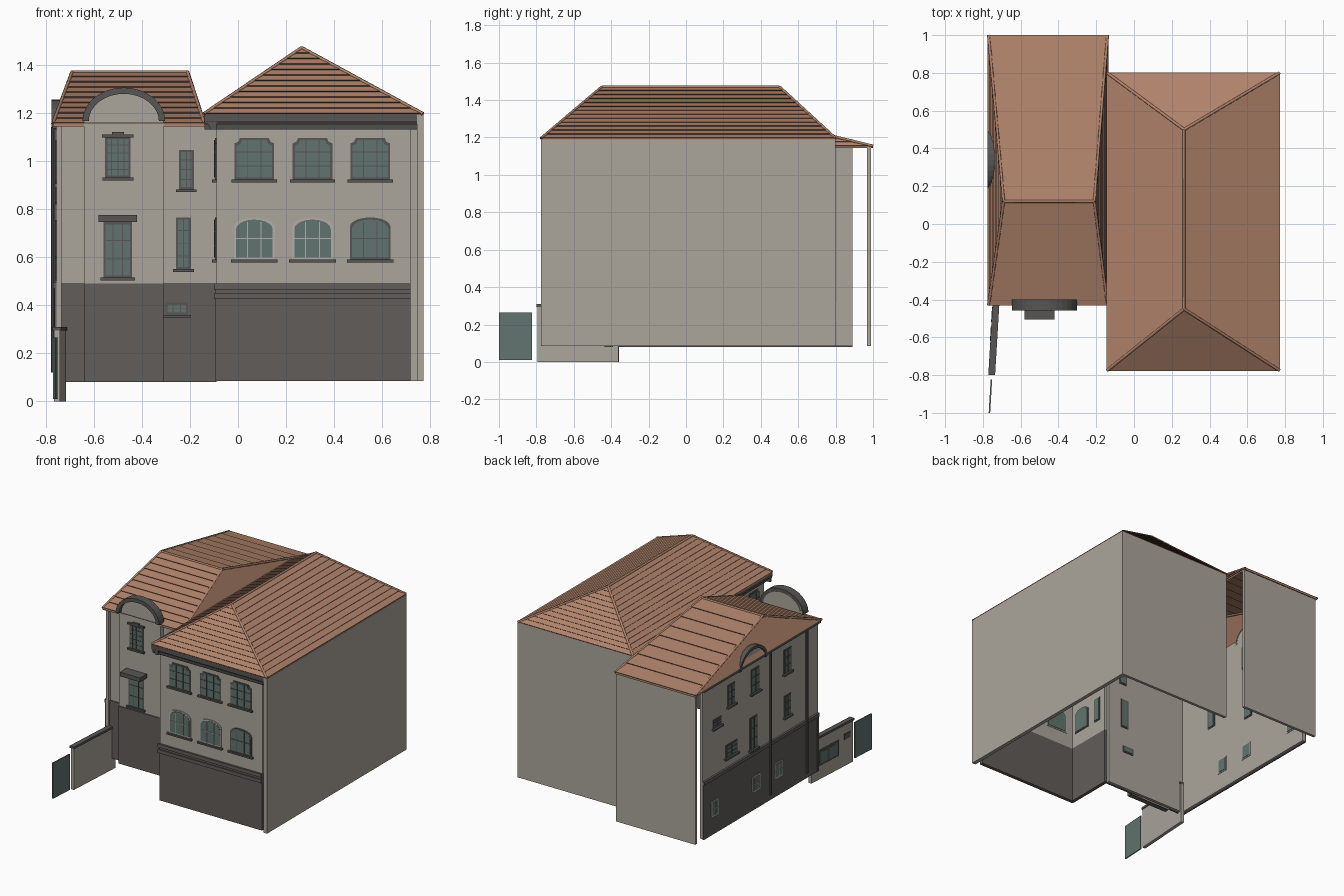
import bpy, bmesh, math
from mathutils import Vector as V

if "Cube" in bpy.data.objects:
    bpy.data.objects.remove(bpy.data.objects["Cube"])


def material(name, r, g, b):
    m = bpy.data.materials.new(name)
    m.use_nodes = True
    m.diffuse_color = (r, g, b, 1)
    m.node_tree.nodes["Principled BSDF"].inputs["Base Color"].default_value = (r, g, b, 1)
    return m


WALL, BASE, TRIM, GLASS, TILE, GAP, PALE = range(7)
MATS = [material("plaster", .41, .375, .33), material("dark_plinth", .12, .11, .102),
        material("dark_trim", .095, .092, .088), material("green_glass", .12, .175, .158),
        material("roof_tile", .43, .225, .145), material("tile_edge", .12, .065, .045),
        material("pale_frame", .45, .43, .39)]
UP = V((0, 0, 1))


class Plane:
    """Upright working plane: u runs along the wall, d points outwards."""
    def __init__(self, origin, u, n):
        self.o, self.u, self.n = V(origin), V(u), V(n)

    def at(self, u, z, d):
        return self.o + self.u * u + UP * z + self.n * d


class Part:
    def __init__(self, name):
        self.name, self.bm = name, bmesh.new()

    def prism(self, plane, pts, d0, d1, mat):
        a = [self.bm.verts.new(plane.at(u, z, d0)) for u, z in pts]
        b = [self.bm.verts.new(plane.at(u, z, d1)) for u, z in pts]
        faces = [self.bm.faces.new(a), self.bm.faces.new(b[::-1])]
        for i in range(len(a)):
            j = (i + 1) % len(a)
            faces.append(self.bm.faces.new((a[i], b[i], b[j], a[j])))
        for f in faces:
            f.material_index = mat
        bmesh.ops.recalc_face_normals(self.bm, faces=faces)

    def rect(self, plane, u0, u1, z0, z1, d0, d1, mat):
        self.prism(plane, [(u0, z0), (u1, z0), (u1, z1), (u0, z1)], d0, d1, mat)

    def quad(self, pts, mat):
        self.bm.faces.new([self.bm.verts.new(p) for p in pts]).material_index = mat

    def done(self):
        me = bpy.data.meshes.new(self.name)
        self.bm.to_mesh(me)
        self.bm.free()
        for m in MATS:
            me.materials.append(m)
        ob = bpy.data.objects.new(self.name, me)
        bpy.context.collection.objects.link(ob)
        return ob


def slab(name, plane, u0, u1, z0, z1, d0, d1, mat):
    p = Part(name)
    p.rect(plane, u0, u1, z0, z1, d0, d1, mat)
    p.done()


def arc(cx, z, rx, rz, n=16):
    return [(cx + rx * math.cos(math.pi * i / n), z + rz * math.sin(math.pi * i / n))
            for i in range(n + 1)]


def outline(u, w, z0, z1, style):
    h = w / 2
    if style == "arch":
        return [(u - h, z0), (u + h, z0)] + arc(u, z1 - .04, h, .04, 10)
    if style == "notch":
        c = .022
        return [(u - h, z0), (u + h, z0), (u + h, z1 - c), (u + h - c * .7, z1 - c * .7),
                (u + h - c, z1), (u - h + c, z1), (u - h + c * .7, z1 - c * .7), (u - h, z1 - c)]
    return [(u - h, z0), (u + h, z0), (u + h, z1), (u - h, z1)]


def window(name, plane, u, w, z0, z1, cols=2, rows=3, style="rect", frame=TRIM, sill=True, d=0):
    p, e = Part(name), .009
    p.prism(plane, outline(u, w, z0, z1, style), -.023, d + .005, frame)
    p.prism(plane, outline(u, w - 2 * e, z0 + e, z1 - e, style), -.026, d + .007, GLASS)
    top = z1 - (.02 if style == "arch" else e)
    for i in range(1, cols):
        x = u - w / 2 + w * i / cols
        p.rect(plane, x - .002, x + .002, z0 + e, top, d + .006, d + .01, frame)
    for i in range(1, rows):
        z = z0 + (z1 - z0) * i / rows
        p.rect(plane, u - w / 2 + e, u + w / 2 - e, z - .002, z + .002, d + .006, d + .01, frame)
    if sill:
        p.rect(plane, u - w / 2 - .012, u + w / 2 + .012, z0 - .012, z0, 0, d + .018, TRIM)
    p.done()


WORLD = Plane((0, 0, 0), (1, 0, 0), (0, -1, 0))        # d = -y
MAIN = Plane((0, -.75, 0), (1, 0, 0), (0, -1, 0))
FLANK = Plane((0, -.39, 0), (1, 0, 0), (0, -1, 0))
GABLE = Plane((0, -.43, 0), (1, 0, 0), (0, -1, 0))
SIDE = Plane((-.755, 0, 0), (0, 1, 0), (-1, 0, 0))
RETURN = Plane((-.09, 0, 0), (0, 1, 0), (-1, 0, 0))

# Plain outer walls
slab("right_wall", WORLD, .745, .772, .085, 1.19, -.8, .775, WALL)
slab("main_back_wall", WORLD, -.14, .745, .085, 1.19, -.8, -.78, WALL)
slab("wing_back_wall", WORLD, -.765, -.14, .085, 1.15, -.988, -.968, WALL)

# Main front and its return wall
slab("main_front_wall", MAIN, -.09, .718, .49, 1.19, -.02, 0, WALL)
slab("main_plinth", MAIN, -.09, .718, .085, .49, -.02, .005, BASE)
for z in (.425, .465):
    slab("main_plinth_band", MAIN, -.1, .718, z, z + .025, 0, .013, BASE)
slab("return_wall", RETURN, -.75, -.39, .49, 1.19, -.02, 0, WALL)
slab("return_plinth", RETURN, -.75, -.39, .085, .49, -.02, .004, BASE)

# Wing front with raised gable bay
slab("wing_front_wall", FLANK, -.755, -.09, .085, 1.16, -.02, 0, WALL)
for a, b in ((-.765, -.64), (-.31, -.09)):
    slab("wing_front_plinth", FLANK, a, b, .08, .49, 0, .008, BASE)
bay = Part("gable_bay")
bay.prism(GABLE, [(-.64, .085), (-.31, .085)] + arc(-.475, 1.165, .165, .12), -.03, 0, WALL)
bay.done()
slab("gable_plinth", GABLE, -.64, -.31, .08, .49, -.03, .006, BASE)

# Wing side wall
slab("wing_side_wall", SIDE, -.41, .89, .085, 1.16, -.02, 0, WALL)
slab("wing_side_plinth", SIDE, -.41, .89, .08, .47, 0, .008, BASE)
slab("wing_side_band", SIDE, -.41, .89, .47, .495, 0, .014, BASE)
slab("wing_side_eave", SIDE, -.42, .89, 1.135, 1.16, 0, .016, TRIM)
side_gable = Part("side_gable_wall")
side_gable.prism(SIDE, arc(.34, 1.13, .14, .11), -.02, .004, WALL)
side_gable.done()


def arch_band(name, plane, cx, z, rx, rz, t, d0, d1):
    p = Part(name)
    p.prism(plane, arc(cx, z, rx, rz) + arc(cx, z, rx - t, rz - t)[::-1], d0, d1, TRIM)
    p.done()


arch_band("gable_arch", GABLE, -.475, 1.165, .172, .14, .026, -.03, .028)
arch_band("side_gable_arch", SIDE, .34, 1.13, .155, .125, .02, -.02, .02)

# Cornice on the main front and its return
cornice = [(0, 1.13), (.012, 1.13), (.016, 1.15), (.026, 1.165), (.026, 1.192), (0, 1.192)]
c = Part("cornice")
c.prism(Plane((-.14, -.75, 0), (0, -1, 0), (1, 0, 0)), cornice, 0, .885, TRIM)
c.prism(Plane((-.09, -.775, 0), (-1, 0, 0), (0, 1, 0)), [(u * 2, z) for u, z in cornice], 0, .38, TRIM)
c.done()

# Windows
for i, x in enumerate((.068, .31, .55)):
    window("main_upper_window", MAIN, x, .165, .922, 1.095, 3, 3, "notch")
    window("main_lower_window", MAIN, x, .17, .59, .765, 3, 2, "arch", TRIM if i == 2 else PALE)
for z0, z1, style in ((.922, 1.095, "notch"), (.59, .765, "arch")):
    window("return_window", RETURN, -.63, .14, z0, z1, 3, 3, style)
    window("return_narrow_window", RETURN, -.47, .06, z0, z1, 2, 3)
window("gable_upper_window", GABLE, -.5, .105, .93, 1.1, 4, 5)
slab("gable_window_head", GABLE, -.565, -.435, 1.098, 1.11, 0, .014, TRIM)
slab("gable_window_key", GABLE, -.525, -.475, 1.11, 1.12, 0, .014, TRIM)
window("gable_tall_window", GABLE, -.5, .12, .515, .745, 3, 3)
slab("gable_window_hood", GABLE, -.58, -.42, .745, .775, 0, .075, TRIM)
window("flank_upper_window", FLANK, -.215, .062, .882, 1.045, 2, 4)
window("flank_middle_window", FLANK, -.227, .062, .55, .765, 2, 4)
window("flank_low_window", FLANK, -.255, .095, .36, .41, 3, 2, d=.008)
for y, z, w, h in ((.57, 1, .08, .15), (.3, 1, .09, .17), (-.065, 1, .08, .17), (.73, .86, .09, .06),
                   (.57, .61, .13, .09), (.32, .63, .08, .23), (-.065, .68, .07, .15)):
    window("side_window", SIDE, y, w, z - h / 2, z + h / 2, 2, 3)
for y in (.765, .3, .05):
    window("side_low_window", SIDE, y, .085, .21, .32, 2, 2, frame=PALE, sill=False, d=.008)

# Drain pipes
for y in (.14, -.27):
    bpy.ops.mesh.primitive_cylinder_add(vertices=8, radius=.009, depth=1.02, location=(-.768, y, .63))
    bpy.context.object.name = "drain_pipe"
    bpy.context.object.data.materials.append(MATS[TRIM])


# Hipped roofs laid in overlapping tile courses
def slope(part, e0, e1, r0, r1, n, lift=.005):
    normal = (e1 - e0).cross(r0 - e0).normalized()
    for i in range(n):
        a, b = i / n, (i + 1) / n
        lo = [e0.lerp(r0, a), e1.lerp(r1, a)]
        hi = [e0.lerp(r0, b), e1.lerp(r1, b)]
        raised = [p + normal * lift for p in lo]
        top = [raised[0], raised[1], hi[1]]
        part.quad(top if (hi[0] - hi[1]).length < 1e-5 else top + [hi[0]], TILE)
        part.quad([lo[0], lo[1], raised[1], raised[0]], GAP)


def hip_roof(name, x0, x1, y0, y1, z, ra, rb, counts):
    p, ra, rb = Part(name), V(ra), V(rb)
    cs = [V(q + (z,)) for q in ((x0, y0), (x1, y0), (x1, y1), (x0, y1))]
    along_y = abs(ra.y - rb.y) > abs(ra.x - rb.x)
    tops = [ra, ra, rb, rb] if along_y else [ra, rb, rb, ra]
    for i in range(4):
        j = (i + 1) % 4
        slope(p, cs[i], cs[j], tops[i], tops[j], counts[i])
        p.quad([cs[i], cs[j], cs[j] - UP * .012, cs[i] - UP * .012], TILE)
    p.done()
    # Ridge and hip caps
    cu = bpy.data.curves.new(name + "_caps", "CURVE")
    cu.dimensions, cu.bevel_depth, cu.bevel_resolution = "3D", .008, 1
    for a, b in list(zip(cs, tops)) + [(ra, rb)]:
        s = cu.splines.new("POLY")
        s.points.add(1)
        s.points[0].co, s.points[1].co = (*a, 1), (*b, 1)
    cu.materials.append(MATS[TILE])
    bpy.context.collection.objects.link(bpy.data.objects.new(name + "_caps", cu))


hip_roof("main_roof", -.142, .77, -.775, .8, 1.195, (.265, -.45, 1.47), (.265, .5, 1.47), (12, 13, 12, 13))
hip_roof("wing_roof", -.77, -.14, -.43, 1, 1.155, (-.69, .12, 1.37), (-.21, .12, 1.37), (10, 10, 8, 10))

# Garden wall and gate, slightly askew
GARDEN = Plane((-.727, -.36, 0), V((-.06, -1, 0)).normalized(), V((-1, .06, 0)).normalized())
slab("garden_wall", GARDEN, 0, .435, 0, .295, -.012, .012, WALL)
slab("garden_wall_cap", GARDEN, 0, .44, .295, .31, -.018, .018, TRIM)
slab("garden_wall_panel", GARDEN, .06, .28, .1, .21, .012, .018, TRIM)
for u in (.12, .22):
    slab("garden_wall_pane", GARDEN, u - .04, u + .04, .115, .195, .018, .02, GLASS)
slab("garden_wall_plate", GARDEN, .34, .4, .19, .23, .012, .017, TRIM)
slab("garden_gate", GARDEN, .465, .641, .01, .265, -.004, .004, GLASS)
